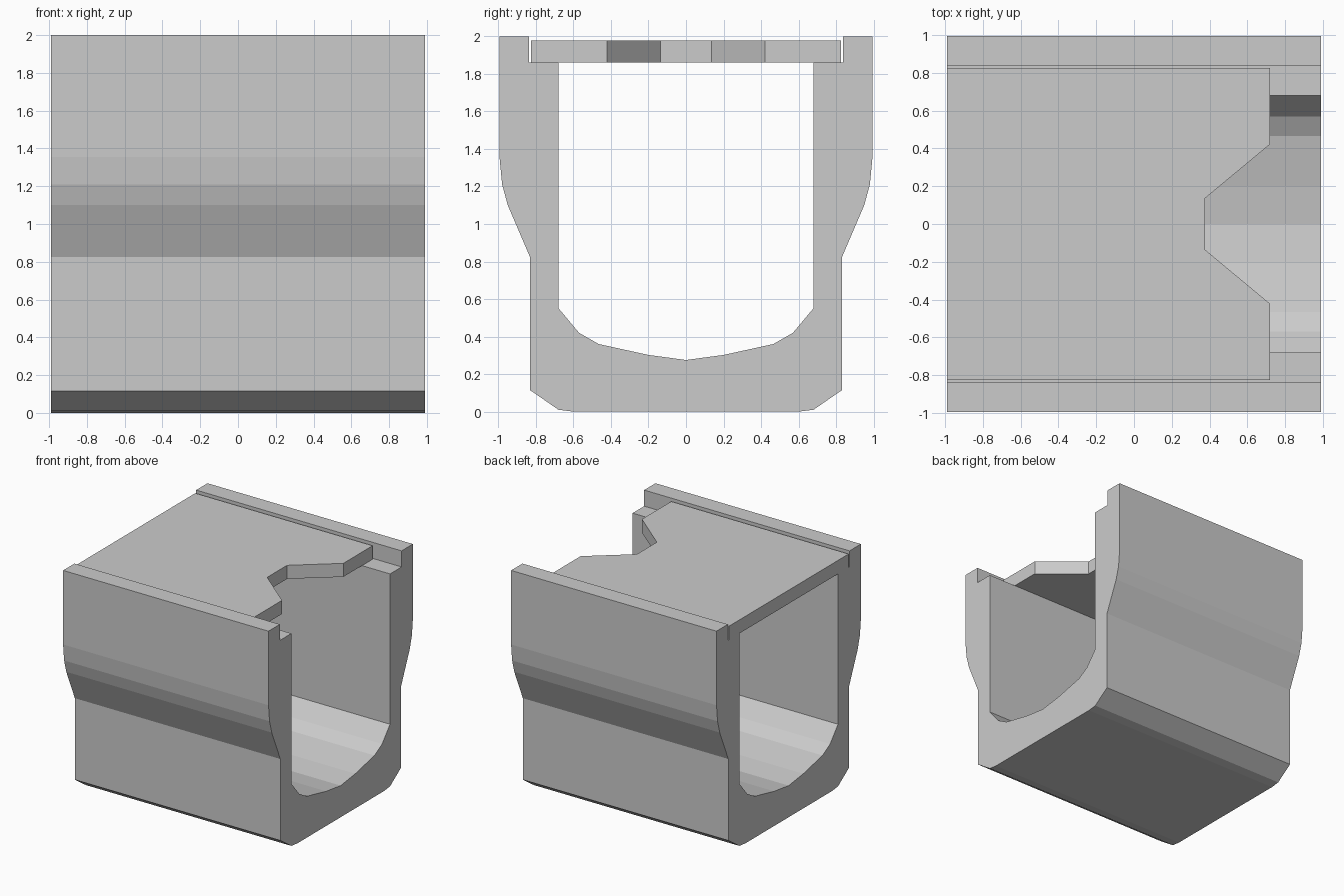
import bpy, bmesh
from mathutils import Vector

if "Cube" in bpy.data.objects:
    bpy.data.objects.remove(bpy.data.objects["Cube"])


def prism(name, points, offset):
    """Extrude a closed planar outline along an offset vector."""
    bm = bmesh.new()
    face = bm.faces.new([bm.verts.new(p) for p in points])
    result = bmesh.ops.extrude_face_region(bm, geom=[face])
    moved = [g for g in result["geom"] if isinstance(g, bmesh.types.BMVert)]
    bmesh.ops.translate(bm, verts=moved, vec=Vector(offset))
    bmesh.ops.recalc_face_normals(bm, faces=bm.faces)
    mesh = bpy.data.meshes.new(name)
    bm.to_mesh(mesh)
    bm.free()
    obj = bpy.data.objects.new(name, mesh)
    bpy.context.collection.objects.link(obj)
    return obj


# Channel: half cross-section (y, z), outer bottom up to rim, then down the inside
half = [(0.60, 0), (0.68, 0.01), (0.832, 0.115), (0.832, 0.825), (0.95, 1.10),
        (0.98, 1.21), (0.994, 1.355), (0.994, 2), (0.838, 2), (0.838, 1.86),
        (0.679, 1.86), (0.679, 0.55), (0.57, 0.42), (0.465, 0.36), (0.20, 0.302)]
profile = half + [(0, 0.275)] + [(-y, z) for y, z in reversed(half)]
prism("channel_trough", [(-0.99, y, z) for y, z in profile], (1.98, 0, 0))

# Lid: slab resting on the ledges, with a tapered notch at one end
edge = [(-0.99, 0.825), (0.72, 0.825), (0.72, 0.422), (0.377, 0.137)]
outline = edge + [(x, -y) for x, y in reversed(edge)]
prism("cover_slab", [(x, y, 1.86) for x, y in outline], (0, 0, 0.118))
